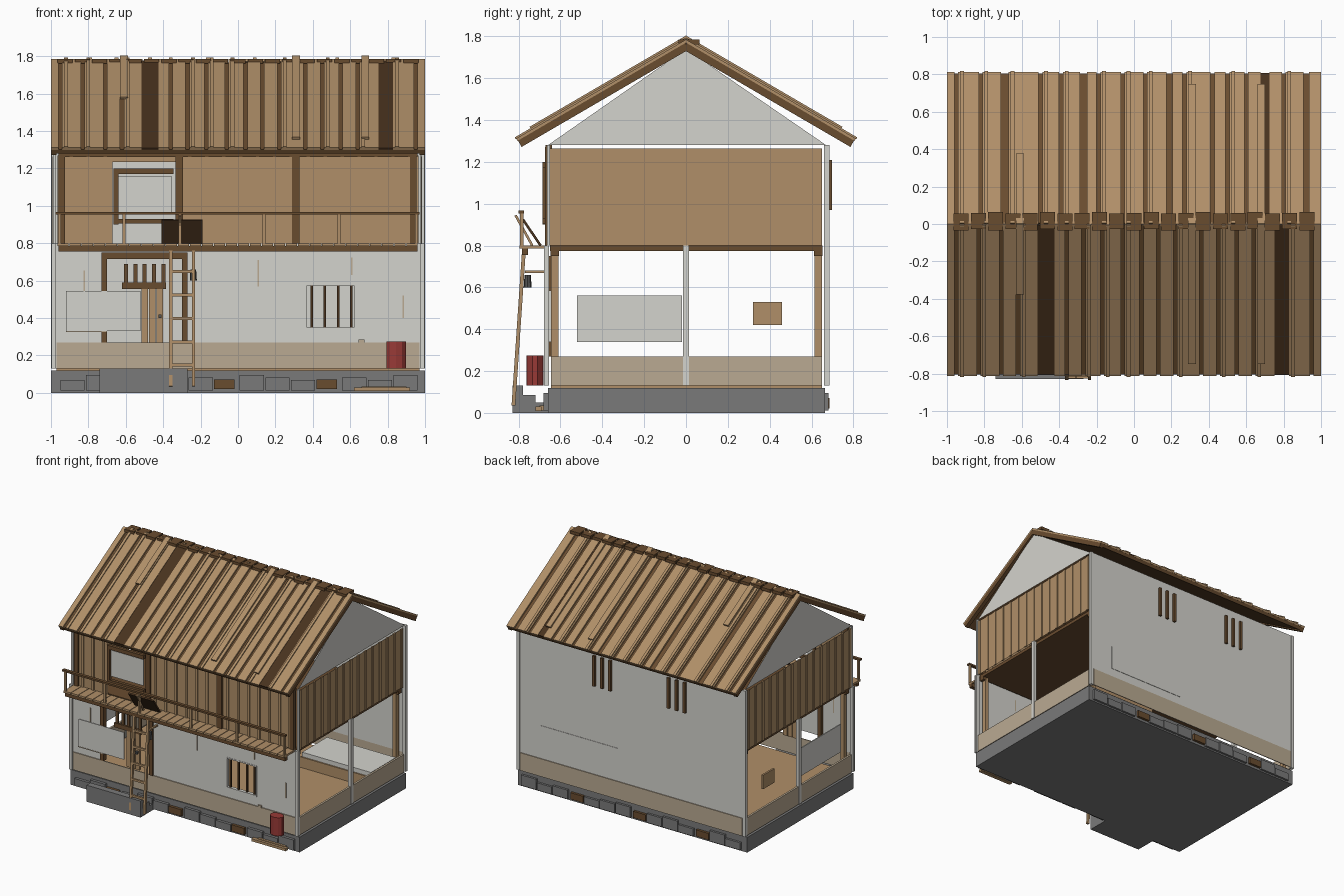
import bpy, bmesh, math
from mathutils import Matrix, Vector

if "Cube" in bpy.data.objects:
    bpy.data.objects.remove(bpy.data.objects["Cube"])


def material(name, r, g, b):
    lin = [((c / 255 + 0.055) / 1.055) ** 2.4 for c in (r, g, b)] + [1]
    m = bpy.data.materials.new(name)
    m.use_nodes = True
    m.diffuse_color = lin
    m.node_tree.nodes["Principled BSDF"].inputs["Base Color"].default_value = lin
    return m


plaster = material("pale plaster", 212, 211, 205)
dado = material("tan plaster", 186, 170, 146)
tan = material("tan wood", 176, 143, 104)
brown = material("brown wood", 105, 76, 47)
dark = material("dark wood", 72, 50, 30)
stone = material("grey stone", 122, 122, 122)
red = material("red paint", 152, 58, 54)
iron = material("dark iron", 84, 84, 84)


def finish(name, bm, mat):
    me = bpy.data.meshes.new(name)
    bm.to_mesh(me)
    bm.free()
    me.materials.append(mat)
    ob = bpy.data.objects.new(name, me)
    bpy.context.collection.objects.link(ob)
    return ob


def boxes(name, mat, *items):
    """Boxes given as x0, x1, y0, y1, z0, z1."""
    bm = bmesh.new()
    for x0, x1, y0, y1, z0, z1 in items:
        c = Vector((x0 + x1, y0 + y1, z0 + z1)) / 2
        bmesh.ops.create_cube(bm, size=1, matrix=Matrix.Translation(c) @ Matrix.Diagonal((x1 - x0, y1 - y0, z1 - z0, 1)))
    return finish(name, bm, mat)


def beams(name, mat, *items):
    """Sloping beams given as x, width, (y, z) start, (y, z) end, thickness."""
    bm = bmesh.new()
    for x, w, p, q, t in items:
        dy, dz = q[0] - p[0], q[1] - p[1]
        m = Matrix.Translation((x, (p[0] + q[0]) / 2, (p[1] + q[1]) / 2)) @ Matrix.Rotation(math.atan2(dz, dy), 4, 'X')
        bmesh.ops.create_cube(bm, size=1, matrix=m @ Matrix.Diagonal((w, math.hypot(dy, dz), t, 1)))
    return finish(name, bm, mat)


def sheet(name, mat, place, u, v, holes=(), flip=False):
    """Single outward-facing wall with rectangular openings."""
    us = sorted(set(u) | {h[i] for h in holes for i in (0, 1)})
    vs = sorted(set(v) | {h[i] for h in holes for i in (2, 3)})
    bm = bmesh.new()
    for a, b in zip(us, us[1:]):
        for c, d in zip(vs, vs[1:]):
            if any(h[0] <= a < h[1] and h[2] <= c < h[3] for h in holes):
                continue
            pts = [(a, c), (b, c), (b, d), (a, d)]
            bm.faces.new([bm.verts.new(place(*p)) for p in (pts[::-1] if flip else pts)])
    bmesh.ops.remove_doubles(bm, verts=bm.verts, dist=0.0001)
    return finish(name, bm, mat)


# Foundation, floor and front step
boxes("foundation", stone, (-1, 1, -.66, .665, 0, .12))
boxes("ground_floor", tan, (-.97, .97, -.645, .65, .12, .132))
boxes("front_step", stone, (-.74, -.27, -.83, -.78, 0, .13), (-.74, -.27, -.78, -.72, 0, .085),
      (-.74, -.27, -.72, -.66, 0, .05))
rim, timber = [], []
for side in (-1, 1):
    y0, y1 = sorted((side * .66, side * .682))
    for i in range(14):
        x = -.95 + i * .137
        if i % 4 == 2:
            timber.append((x, x + .11, y0, y1 + .003, .02, .072))
        else:
            rim.append((x, x + .13, y0, y1, .012, .07 + .025 * ((i * 5) % 3) / 2))
boxes("foundation_stones", stone, *rim)
boxes("foundation_timbers", brown, *timber)
boxes("plank_stack", tan, (.62, .92, -.72, -.69, .01, .03), (.66, .9, -.7, -.67, .012, .035))

# Lower plaster walls with door and window openings
door, window = (-.7, -.3, .27, .72), (.36, .63, .34, .585)
sheet("front_wall", plaster, lambda u, v: (u, -.665, v), (-1, 1), (.13, .8), (door, window))
sheet("back_wall", plaster, lambda u, v: (u, .68, v), (-1, 1), (.13, 1.28), flip=True)
boxes("front_dado", dado, (-.97, .97, -.672, -.664, .13, .27))
boxes("back_dado", dado, (-.97, .97, .68, .686, .13, .27))
for s, n in ((-1, "right"), (1, "left")):
    x = s * .985
    boxes(n + "_dado", dado, (x - .008, x + .008, -.645, .65, .13, .27))
    boxes(n + "_posts", plaster, (x - .013, x + .013, -.015, .015, .13, .8),
          (x - .013, x + .013, -.68, -.655, .13, .8), (x - .013, x + .013, .66, .686, .13, 1.28),
          (x - .005, x + .013, -.665, -.65, .8, 1.28))
    boxes(n + "_corner_studs", tan, *[(x - .05 * s - .015, x - .05 * s + .015, y - .018, y + .018, .13, .8) for y in (-.628, .632)])
    boxes(n + "_stud_caps", brown, *[(x - .03 * s - .015, x - .03 * s + .015, y - .02, y + .02, .75, .8) for y in (-.628, .632)])
    # Upper boarded end wall and gable
    sheet(n + "_boarding", tan, lambda u, v: (x, u, v), (-.65, .65), (.8, 1.265), flip=s < 0)
    boxes(n + "_battens", tan, *[(x - .006, x + .006, y, y + .022, .8, 1.265) for y in [-.645 + .0903 * i for i in range(15)]])
    bm = bmesh.new()
    pts = [(x, -.66, 1.28), (x, .67, 1.28), (x, 0, 1.74)]
    bm.faces.new([bm.verts.new(p) for p in pts[::s]])
    finish(n + "_gable", bm, plaster)

# Plaster patches and wall marks
boxes("front_patch", plaster, (-.92, -.52, -.676, -.672, .33, .545))
boxes("back_patch", plaster, (.12, .79, .68, .683, .34, .53))
boxes("end_patch", plaster, (-.99, -.982, -.52, -.02, .34, .56))
boxes("end_shutter", tan, (-.995, -.98, .32, .46, .42, .53))
boxes("wall_marks", dado, *[(x, x + .007, -.67, -.664, z, z + h) for x, z, h in
      ((-.825, .545, .11), (.105, .57, .14), (.605, .63, .095), (.88, .4, .12))],
      (-.92, -.7, -.678, -.672, .325, .331), (.645, .675, -.675, -.66, .27, .285))

# Door and barred windows
boxes("door_frame", brown, (-.73, -.7, -.674, -.64, .27, .75), (-.3, -.27, -.68, -.64, .27, .75),
      (-.73, -.27, -.68, -.64, .715, .75))
boxes("door_leaf", tan, *[(x, x + .035, -.655, -.64, .27, .57) for x in (-.515, -.475, -.435)])
boxes("door_bars", brown, *[(x, x + .022, -.655, -.642, .57, .69) for x in (-.61, -.56, -.51, -.46, -.41)],
      (-.62, -.385, -.66, -.642, .555, .59))
boxes("door_knob", iron, (-.425, -.41, -.675, -.655, .4, .42))
boxes("window_frame", plaster, (.36, .63, -.667, -.64, .34, .35), (.36, .63, -.667, -.64, .575, .585),
      (.36, .37, -.667, -.64, .34, .585), (.62, .63, -.667, -.64, .34, .585))
boxes("window_bars", dark, *[(x, x + .013, -.66, -.645, .34, .585) for x in (.388, .457, .53, .598)])
boxes("back_window_bars", brown, *[(c + d - .01, c + d + .01, .68, .698, .97, 1.21) for c in (.25, -.4) for d in (-.07, 0, .07)])

# Upper floor, boarded front wall and its doorway
boxes("upper_floor", brown, (-.97, .97, -.65, .65, .775, .8))
sheet("upper_front_wall", tan, lambda u, v: (u, -.66, v), (-.965, .965), (.8, 1.27), [(-.67, -.33, .8, 1.235)])
boxes("upper_front_battens", tan, *[(x, x + .018, -.668, -.655, .8, 1.27) for x in
      [-.9 + .0905 * i for i in range(21)] if not -.69 < x < -.3])
boxes("upper_front_posts", brown, *[(x, x + w, -.675, -.64, .8, 1.27) for x, w in ((-.96, .035), (-.335, .04), (.29, .04), (.92, .035))],
      (-.96, .96, -.672, -.64, 1.262, 1.28))
boxes("upper_window_frame", brown, (-.665, -.345, -.685, -.66, 1.17, 1.2), (-.665, -.64, -.685, -.66, .9, 1.17),
      (-.665, -.345, -.685, -.66, .905, .93))
boxes("upper_window_panel", plaster, (-.64, -.355, -.67, -.662, .955, 1.16))

# Balcony with railing, open hatch, ladder and lantern
boxes("balcony_beam", brown, (-.96, .96, -.785, -.755, .755, .785))
boxes("balcony_deck", tan, *[(-.965 + i * .0643, -.905 + i * .0643, -.795, -.66, .785, .8) for i in range(30)])
boxes("balcony_rail", brown, (-.975, .97, -.8, -.775, .953, .967))
boxes("balcony_posts", tan, *[(x - .008, x + .008, -.793, -.777, .8, .955) for x in (-.955, -.61, -.31, .14, .54, .955)])
beams("hatch", dark, (-.3, .22, (-.78, .925), (-.695, .8), .012))
beams("hatch_prop", tan, (-.31, .012, (-.815, .945), (-.735, .8), .012))
beams("ladder_sides", tan, *[(x, .018, (-.825, .035), (-.775, .775), .018) for x in (-.36, -.238)])
boxes("ladder_rungs", tan, *[(-.36, -.238, -.835 + .0675 * z, -.82 + .0675 * z, z, z + .016) for z in (.14, .265, .39, .515, .64)])
boxes("lantern_bracket", tan, (-.246, -.232, -.77, -.665, .668, .68))
bm = bmesh.new()
bmesh.ops.create_cone(bm, cap_ends=True, segments=8, radius1=.019, radius2=.015, depth=.06,
                      matrix=Matrix.Translation((-.239, -.757, .63)))
finish("lantern", bm, iron)

# Barrel and bed
bm = bmesh.new()
bmesh.ops.create_cone(bm, cap_ends=True, segments=10, radius1=.055, radius2=.055, depth=.145,
                      matrix=Matrix.Translation((.845, -.722, .203)) @ Matrix.Diagonal((1, .75, 1, 1)))
finish("barrel", bm, red)
boxes("bed_frame", tan, (.34, .96, .29, .62, .13, .215))
boxes("mattress", plaster, (.35, .95, .3, .61, .215, .25))

# Roof: dark decking, pale boards between dark gaps, ridge caps
angle = math.atan2(.475, .815)


def on_slope(side, y, lift):
    return side * (y + math.sin(angle) * lift), 1.785 - y * math.tan(angle) + math.cos(angle) * lift


def slope(x, w, side, y0, y1, lift, t):
    return x, w, on_slope(side, y0, lift), on_slope(side, y1, lift), t


gaps = {-1: [(-.95, 2), (-.83, 2), (-.71, 2), (-.62, 2), (-.47, 9), (-.36, 2), (-.27, 2), (-.17, 2), (-.06, 2), (.04, 2),
             (.13, 2), (.22, 2), (.36, 2), (.45, 2), (.55, 2), (.64, 2), (.79, 8), (.95, 2)],
        1: [(-.95, 2), (-.82, 2), (-.69, 4), (-.5, 2), (-.39, 2), (-.27, 4), (-.19, 2), (-.06, 2), (.06, 2), (.19, 3),
            (.27, 2), (.42, 2), (.5, 2), (.6, 2), (.7, 5), (.8, 2), (.92, 3)]}
for side, n in ((-1, "front"), (1, "back")):
    beams(n + "_roof_deck", brown, slope(0, 2, side, .012, .81, -.026, .026))
    boards, strips, x = [], [], -1
    for c, w in gaps[side] + [(1.01, 2)]:
        end = c - w / 200
        boards.append(slope((x + end) / 2, end - x, side, 0, .812, -.007, .014))
        if end - x > .07:
            strips.append(slope(x + .02, .02, side, 0, .815, .003, .01))
        x = c + w / 200
    beams(n + "_roof_boards", tan, *boards)
    beams(n + "_roof_strips", tan, *strips)
    beams(n + "_dark_boards", dark, *[slope(c, w / 100, side, .01, .81, -.009, .012) for c, w in gaps[side] if w > 4])
    beams(n + "_patch_boards", tan, *[slope(x, .042, side, -.01, y, .009, .014) for x, y in ((-.61, .37), (.31, .74), (.68, .74))])
    ends = [slope(s * .985, .03, side, .01, .81, -.03, .036) for s in (-1, 1)]
    beams(n + "_barge_rafters", brown, *ends)
boxes("ridge_caps", brown, *[(-.965 + i * .0925, -.885 + i * .0925, -.035 + .008 * (i % 2), .055 + .005 * (i % 3), 1.762, 1.785)
                             for i in range(21)])
